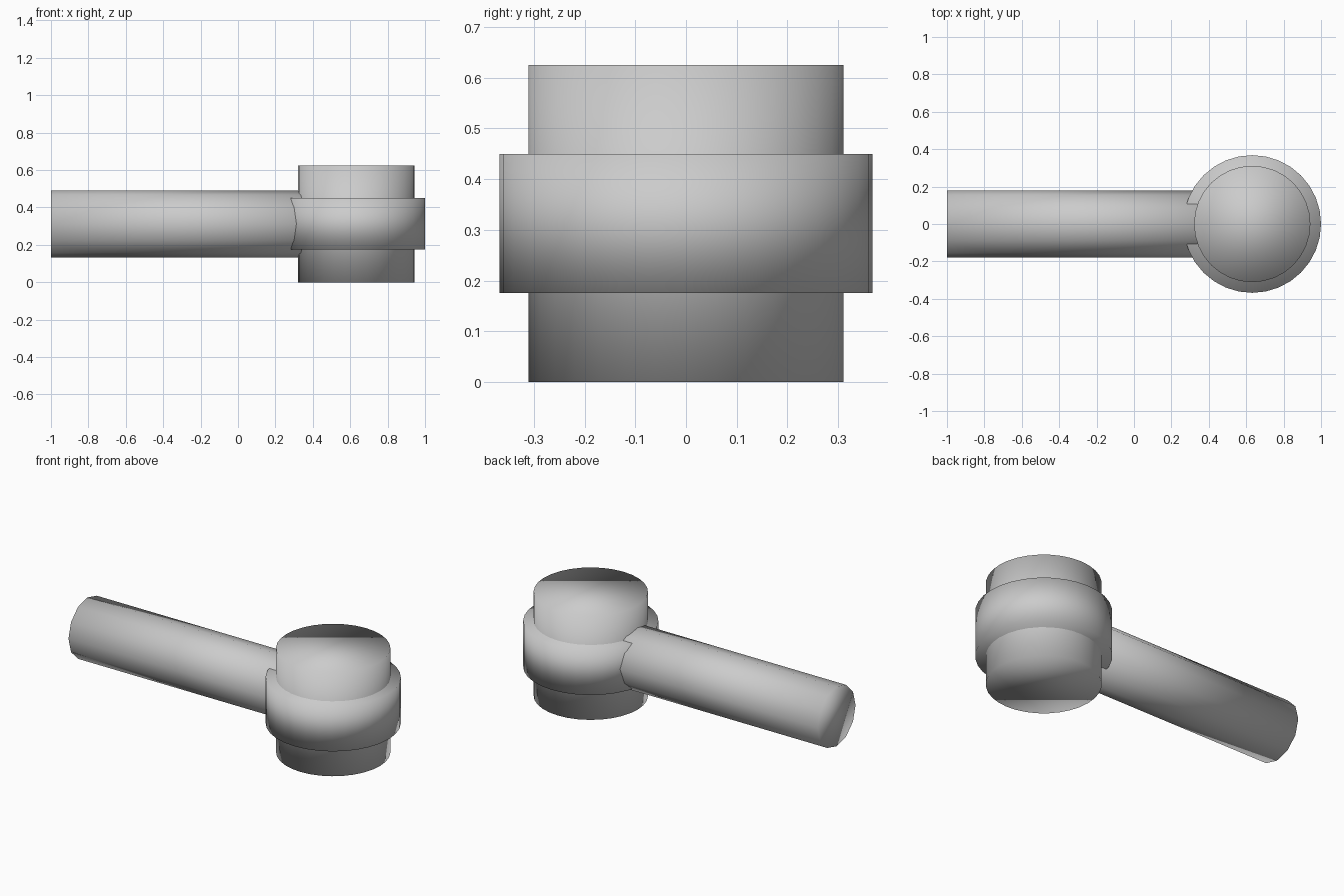
import bpy
import math

if "Cube" in bpy.data.objects:
    bpy.data.objects.remove(bpy.data.objects["Cube"])

HEAD_X = 0.632      # head axis
MID_Z = 0.3125      # height of the handle axis


def cylinder(name, sides, radius, length, location, rotation=(0, 0, 0)):
    bpy.ops.mesh.primitive_cylinder_add(vertices=sides, radius=radius, depth=length,
                                        location=location, rotation=rotation)
    part = bpy.context.object
    part.name = name
    bpy.ops.object.shade_smooth()  # soft shading runs over the caps as well
    return part


# Striking head: tall core with a wider collar round its middle
cylinder("head_core", 32, 0.311, 0.625, (HEAD_X, 0, MID_Z))
cylinder("head_collar", 32, 0.368, 0.274, (HEAD_X, 0, MID_Z))

# Handle: runs from the left end into the middle of the head
handle_length = HEAD_X + 1.0
cylinder("handle", 12, 0.179, handle_length,
         (-1.0 + handle_length / 2, 0, MID_Z), (0, math.pi / 2, 0))
